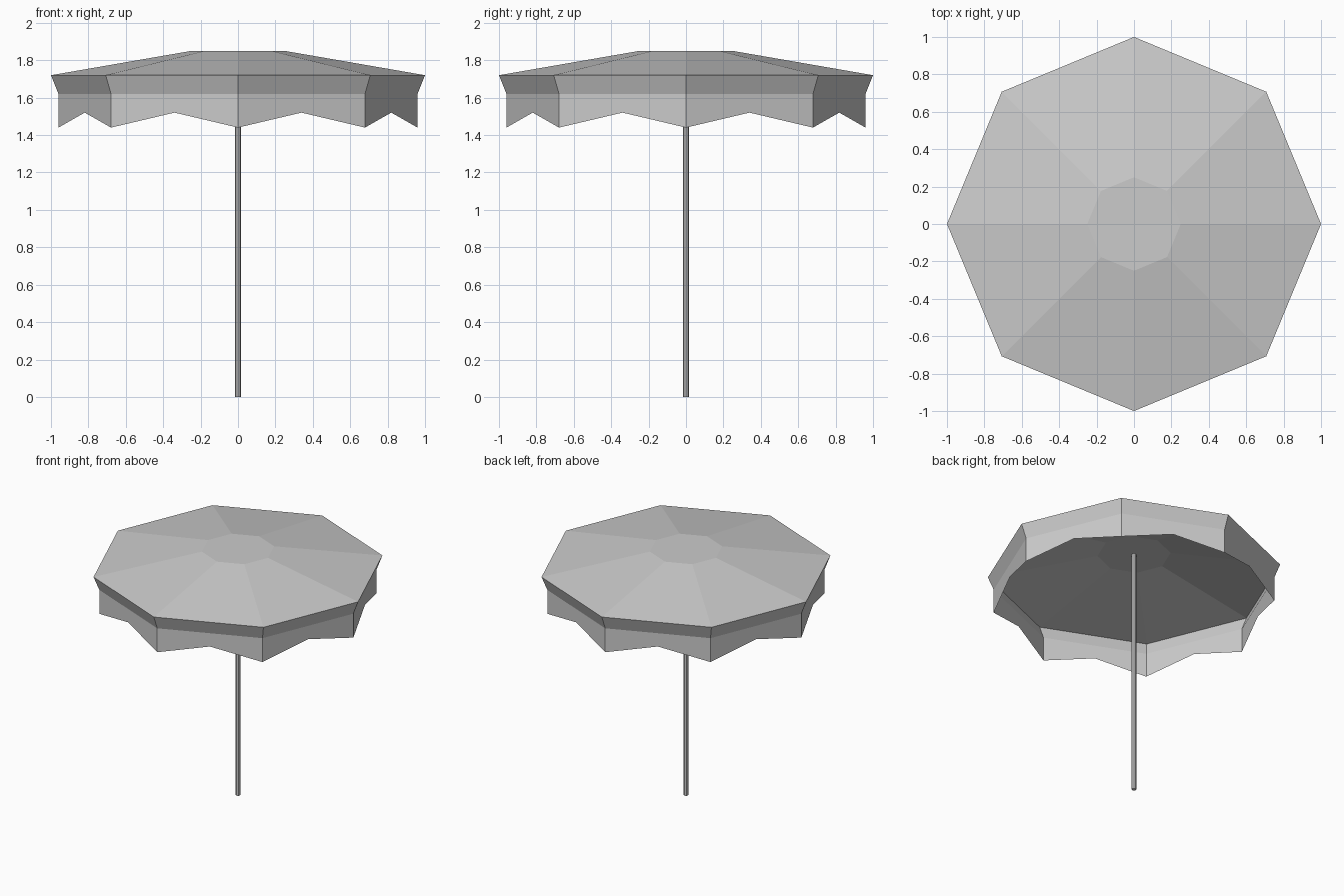
import bpy, bmesh
from math import cos, sin, pi

if "Cube" in bpy.data.objects:
    bpy.data.objects.remove(bpy.data.objects["Cube"])

SIDES = 8


def ring(bm, radius, z):
    return [bm.verts.new((radius * cos(2 * pi * i / SIDES), radius * sin(2 * pi * i / SIDES), z))
            for i in range(SIDES)]


def finish(bm, name):
    mesh = bpy.data.meshes.new(name)
    bm.to_mesh(mesh)
    bm.free()
    obj = bpy.data.objects.new(name, mesh)
    bpy.context.collection.objects.link(obj)
    return obj


# Canopy: thin cloth sheet with a flat crown, sloped panels and a hanging scalloped skirt
bm = bmesh.new()
crown = ring(bm, 0.25, 1.85)
rim = ring(bm, 1.0, 1.72)
fold = ring(bm, 0.96, 1.62)
hem = ring(bm, 0.96, 1.44)
bm.faces.new(crown)
for i in range(SIDES):
    j = (i + 1) % SIDES
    bm.faces.new((crown[i], rim[i], rim[j], crown[j]))
    bm.faces.new((rim[i], fold[i], fold[j], rim[j]))
    # each skirt panel is notched upward at its middle
    top = bm.verts.new((fold[i].co + fold[j].co) / 2)
    notch = bm.verts.new((hem[i].co + hem[j].co) / 2)
    notch.co.z = 1.52
    bm.faces.new((fold[i], hem[i], notch, top))
    bm.faces.new((top, notch, hem[j], fold[j]))
bmesh.ops.remove_doubles(bm, verts=bm.verts, dist=1e-5)
finish(bm, "canopy")

# Pole: slim octagonal post reaching the crown
bpy.ops.mesh.primitive_cylinder_add(vertices=8, radius=0.016, depth=1.848, location=(0, 0, 0.924))
bpy.context.object.name = "pole"
